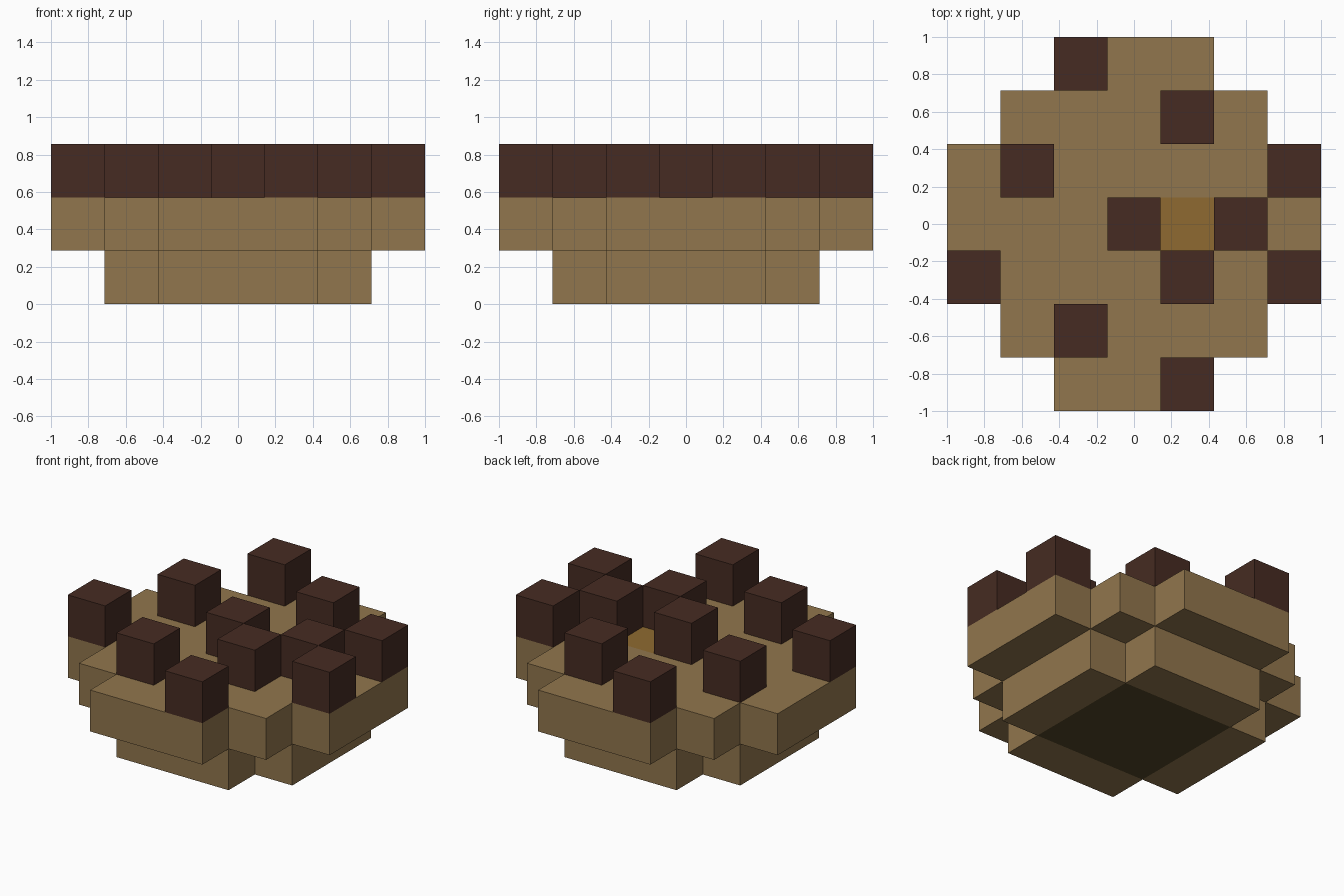
import bpy
import bmesh

if "Cube" in bpy.data.objects:
    bpy.data.objects.remove(bpy.data.objects["Cube"], do_unlink=True)

U = 2 / 7  # one block


def material(name, rgb):
    """Flat colour given as 0-255 display values, stored linear."""
    lin = [((c / 255 + 0.055) / 1.055) ** 2.4 for c in rgb] + [1]
    m = bpy.data.materials.new(name)
    m.use_nodes = True
    m.diffuse_color = lin
    m.node_tree.nodes["Principled BSDF"].inputs["Base Color"].default_value = lin
    return m


TAN = material("tan", (145, 118, 77))
GOLD = material("golden brown", (143, 106, 49))
OLIVE = material("dark olive", (84, 70, 40))
DARK = material("dark brown", (70, 43, 34))


def block_layer(name, cells, level, mats, rule=lambda x, y, n: 0):
    """Extrude a set of grid cells one block high; rule picks each face's material."""
    bm = bmesh.new()
    corners = ((-.5, -.5), (.5, -.5), (.5, .5), (-.5, .5))
    for x, y in cells:
        bm.faces.new([bm.verts.new(((x + a) * U, (y + b) * U, level * U))
                      for a, b in corners])
    bmesh.ops.remove_doubles(bm, verts=bm.verts, dist=0.001)
    base = bm.faces[:]
    top = bmesh.ops.extrude_face_region(bm, geom=base, use_keep_orig=True)["geom"]
    bmesh.ops.translate(bm, vec=(0, 0, U),
                        verts=[g for g in top if isinstance(g, bmesh.types.BMVert)])
    bmesh.ops.recalc_face_normals(bm, faces=bm.faces)
    for f in bm.faces:
        c = f.calc_center_median() / U
        f.material_index = rule(round(c.x), round(c.y), f.normal.z)
    # Merge the flat cells that share a colour
    bmesh.ops.dissolve_limit(bm, angle_limit=0.01, verts=bm.verts,
                             edges=bm.edges, delimit={'MATERIAL'})
    me = bpy.data.meshes.new(name)
    bm.to_mesh(me)
    bm.free()
    for m in mats:
        me.materials.append(m)
    ob = bpy.data.objects.new(name, me)
    bpy.context.collection.objects.link(ob)
    return ob


def stepped_disc(radius, total):
    r = range(-radius, radius + 1)
    return [(x, y) for x in r for y in r if abs(x) + abs(y) <= total]


# Lower tier, with a dark square on its underside
block_layer("lower_tier", stepped_disc(2, 3), 0, [TAN, OLIVE],
            lambda x, y, n: int(n < -.5 and max(abs(x), abs(y)) <= 1))

# Upper tier, with one golden cell on top
block_layer("upper_tier", stepped_disc(3, 4), 1, [TAN, GOLD],
            lambda x, y, n: int(n > .5 and (x, y) == (1, 0)))

# Dark cubes scattered over the top
CUBES = [(-1, 3), (1, 2), (-2, 1), (3, 1), (0, 0), (2, 0),
         (-3, -1), (1, -1), (3, -1), (-1, -2), (1, -3)]
for i, cell in enumerate(CUBES, 1):
    block_layer(f"top_cube_{i}", [cell], 2, [DARK])
